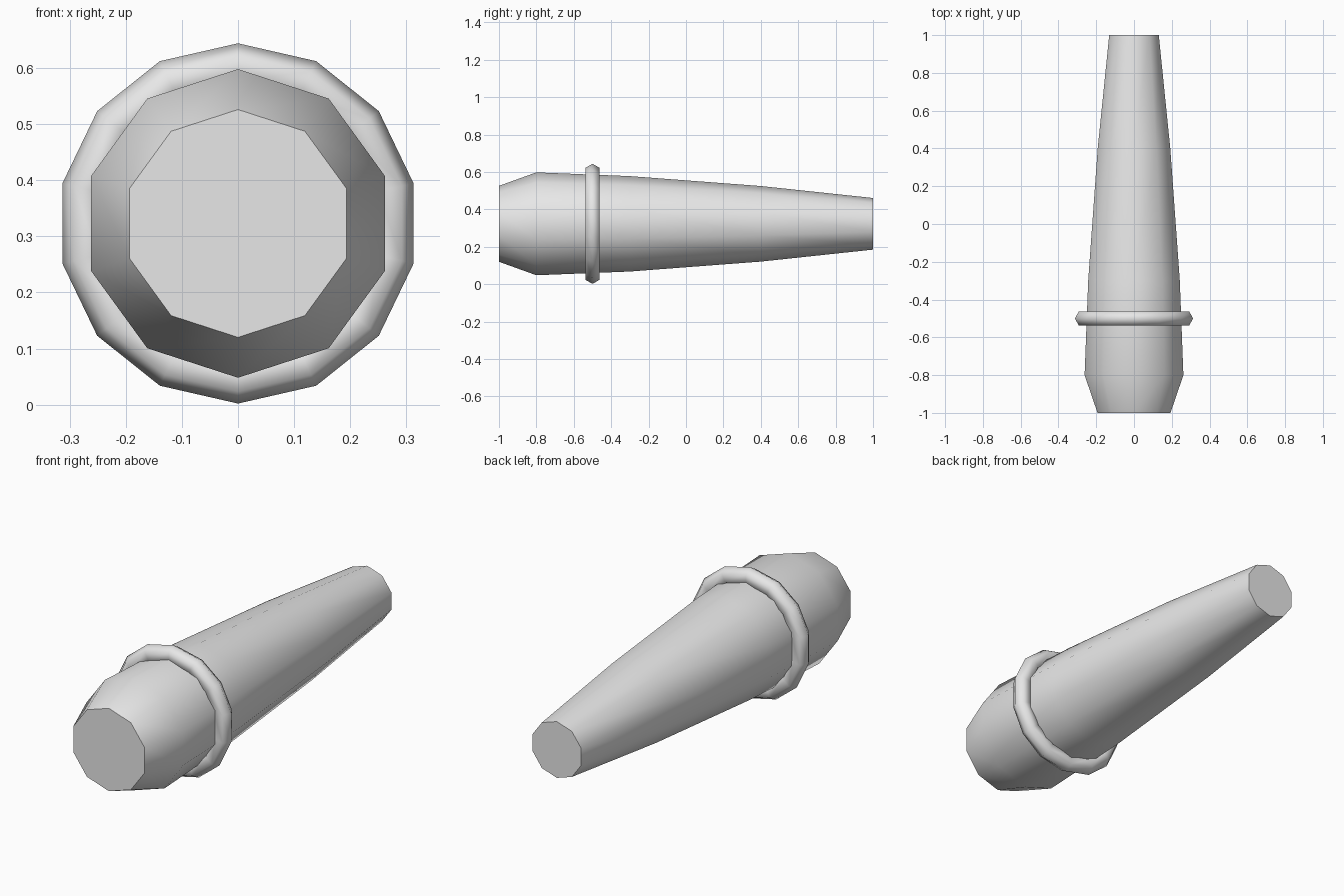
import bpy, bmesh, math

AXIS_Z = 0.323

cube = bpy.data.objects.get("Cube")
if cube:
    bpy.data.objects.remove(cube, do_unlink=True)

grey = bpy.data.materials.new("plain_grey")
grey.use_nodes = True
grey.diffuse_color = (0.8, 0.8, 0.8, 1)
grey.node_tree.nodes["Principled BSDF"].inputs["Base Color"].default_value = (0.8, 0.8, 0.8, 1)


def lathe(name, profile, sides, closed):
    """Turn (y, radius) points around the long axis; a closed profile makes a ring."""
    bm = bmesh.new()
    rings = []
    for y, r in profile:
        angles = [2 * math.pi * i / sides for i in range(sides)]
        rings.append([bm.verts.new((r * math.sin(a), y, AXIS_Z + r * math.cos(a))) for a in angles])
    pairs = list(zip(rings, rings[1:]))
    if closed:
        pairs.append((rings[-1], rings[0]))
    else:
        bm.faces.new(rings[0])
        bm.faces.new(rings[-1])
    for a, b in pairs:
        for i in range(sides):
            j = (i + 1) % sides
            bm.faces.new((a[i], a[j], b[j], b[i]))
    bmesh.ops.recalc_face_normals(bm, faces=bm.faces)
    mesh = bpy.data.meshes.new(name)
    bm.to_mesh(mesh)
    bm.free()
    mesh.materials.append(grey)
    obj = bpy.data.objects.new(name, mesh)
    bpy.context.collection.objects.link(obj)
    bpy.ops.object.select_all(action="DESELECT")
    obj.select_set(True)
    bpy.context.view_layer.objects.active = obj
    bpy.ops.object.shade_smooth_by_angle(angle=math.radians(65))
    return obj


# Tapered ten-sided body with a chamfered front end
lathe("tapered_body", [(-1, 0.203), (-0.8, 0.275), (-0.3, 0.255), (0.4, 0.202), (1, 0.138)], 10, False)

# Collar ring with a hexagonal section
section = [(-0.5 + 0.043 * math.sin(k * math.pi / 3), 0.278 + 0.043 * math.cos(k * math.pi / 3))
           for k in range(6)]
lathe("collar_ring", section, 14, True)
